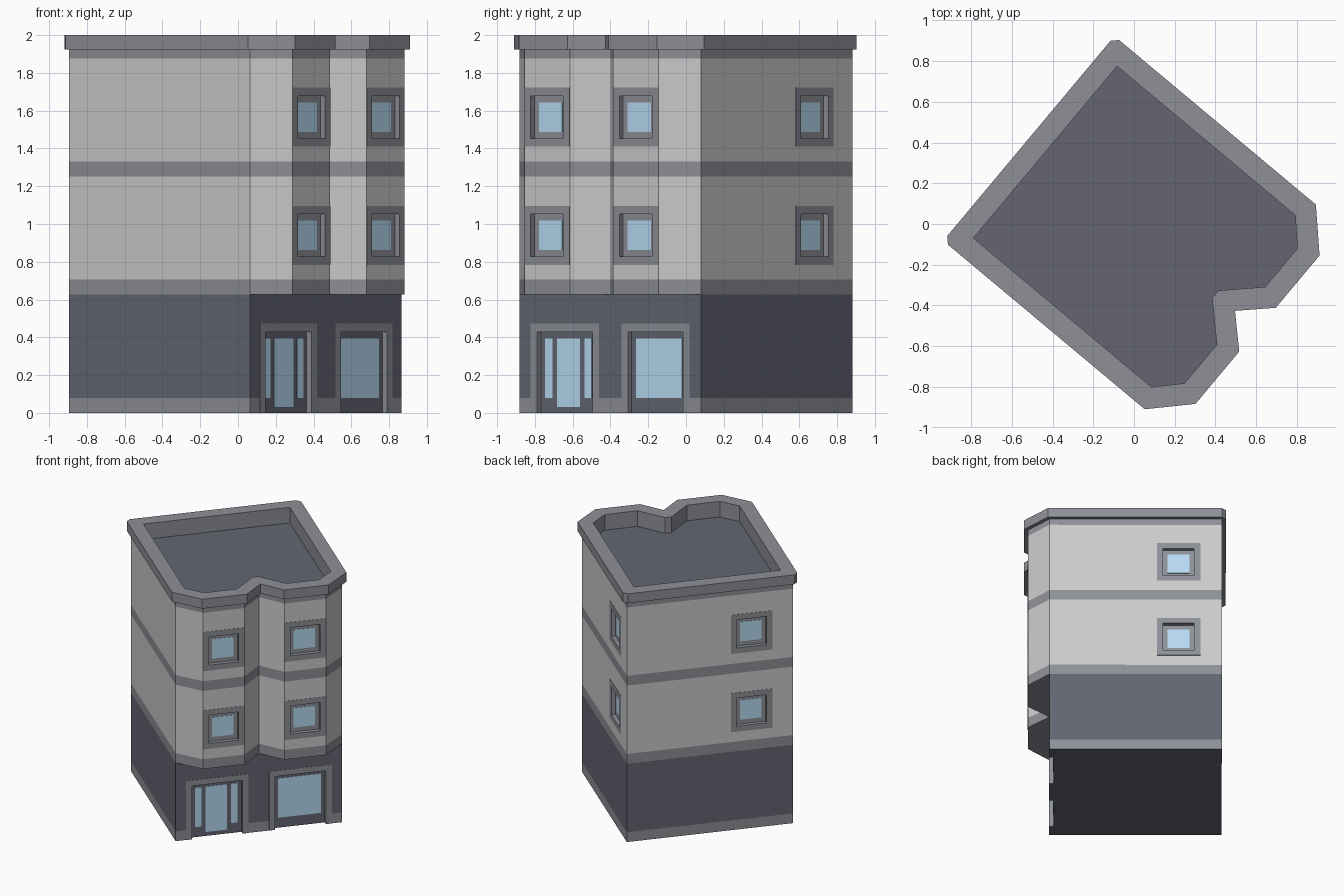
import bpy, bmesh, math
from mathutils import Matrix

if "Cube" in bpy.data.objects:
    bpy.data.objects.remove(bpy.data.objects["Cube"])

PLACE = Matrix.Translation((-0.014, 0, 0)) @ Matrix.Rotation(math.radians(50.1), 4, 'Z')
WALL, TRIM, DARK, GLASS = range(4)
MATS = []
for name, col in (("wall", (0.55, 0.55, 0.55)), ("trim", (0.27, 0.28, 0.31)),
                  ("dark", (0.125, 0.13, 0.17)), ("glass", (0.48, 0.71, 0.91))):
    m = bpy.data.materials.new(name)
    m.diffuse_color = (*col, 1)
    m.use_nodes = True
    m.node_tree.nodes["Principled BSDF"].inputs["Base Color"].default_value = m.diffuse_color
    MATS.append(m)


def finish(bm, name):
    me = bpy.data.meshes.new(name)
    bm.to_mesh(me)
    bm.free()
    for m in MATS:
        me.materials.append(m)
    ob = bpy.data.objects.new(name, me)
    ob.matrix_world = PLACE
    bpy.context.collection.objects.link(ob)
    return ob


def mirrored(half):
    """Full plan outline from its right half, given as (across, outward)."""
    pts = half + [(-s, t) for s, t in reversed(half)]
    return [(s, -t) for s, t in pts]


def loft(name, rings, mats, bottom, top):
    """Closed solid through (outline, z) rings, one material per band."""
    bm = bmesh.new()
    loops = [[bm.verts.new((x, y, z)) for x, y in o] for o, z in rings]
    for a, b, mat in zip(loops, loops[1:], mats):
        for i in range(len(a)):
            j = (i + 1) % len(a)
            bm.faces.new((a[i], a[j], b[j], b[i])).material_index = mat
    bm.faces.new(loops[0]).material_index = bottom
    bm.faces.new(loops[-1]).material_index = top
    bmesh.ops.remove_doubles(bm, verts=bm.verts[:], dist=1e-4)
    bmesh.ops.recalc_face_normals(bm, faces=bm.faces[:])
    return finish(bm, name)


def box(bm, wall, x, y, z, mat, back=None):
    """Box from ranges in wall space (y points into the wall)."""
    mid = [(a + b) / 2 for a, b in (x, y, z)]
    size = [b - a for a, b in (x, y, z)]
    M = wall @ Matrix.Translation(mid) @ Matrix.Diagonal((*size, 1))
    verts = bmesh.ops.create_cube(bm, size=1, matrix=M)["verts"]
    inv = M.inverted()
    for f in {f for v in verts for f in v.link_faces}:
        f.material_index = mat
        if back is not None and (inv @ f.calc_center_median()).y > 0.4:
            f.material_index = back


def surround(bm, wall, hw, hi, z0, z1, zi0, zi1):
    """Flat trim around an opening: outer half width hw, inner half width hi."""
    y = (-0.002, 0)
    box(bm, wall, (-hw, -hi), y, (z0, z1), TRIM)
    box(bm, wall, (hi, hw), y, (z0, z1), TRIM)
    box(bm, wall, (-hi, hi), y, (zi1, z1), TRIM)
    if zi0 > z0:
        box(bm, wall, (-hi, hi), y, (z0, zi0), TRIM)


def cut(ob, cutter):
    mod = ob.modifiers.new("openings", 'BOOLEAN')
    mod.operation, mod.solver, mod.object = 'DIFFERENCE', 'EXACT', cutter
    mod.material_mode = 'TRANSFER'
    bpy.context.view_layer.objects.active = ob
    bpy.ops.object.modifier_apply(modifier=mod.name)
    bpy.data.objects.remove(cutter)


def wall_at(angle, dist, across):
    return Matrix.Rotation(math.radians(angle), 4, 'Z') @ Matrix.Translation((across, -dist, 0))


# Plan outlines
square = mirrored([(0.625, 0.625), (0.625, -0.625)])
body = mirrored([(0, 0.625), (0.15, 0.78), (0.4625, 0.78), (0.625, 0.625),
                 (0.625, -0.625), (0.625, -0.625)])
cornice = mirrored([(0, 0.665), (0.14, 0.809), (0.475, 0.809), (0.655, 0.635),
                    (0.655, -0.625), (0.625, -0.655)])
inner = mirrored([(0.024, 0.538), (0.185, 0.703), (0.432, 0.703), (0.55, 0.59),
                  (0.55, -0.55), (0.55, -0.55)])

# Ground floor, and upper floors with bays, cornice and sunken roof
ground = loft("ground_floor", [(square, 0), (square, 0.078), (square, 0.627)],
              [TRIM, DARK], DARK, DARK)
upper = loft("upper_floors",
             [(body, 0.627), (body, 0.705), (body, 1.252), (body, 1.33), (body, 1.877),
              (body, 1.925), (cornice, 1.925), (cornice, 2), (inner, 2), (inner, 1.875)],
             [TRIM, WALL, TRIM, WALL] + [TRIM] * 5, TRIM, DARK)

# Upper windows: both bays, right wall, back wall, on two floors
holes, trims, panes = bmesh.new(), bmesh.new(), bmesh.new()
for wall in (wall_at(0, 0.78, -0.30625), wall_at(0, 0.78, 0.30625),
             wall_at(90, 0.625, 0.3125), wall_at(180, 0.625, 0.3125)):
    for z in (0.94, 1.566):
        box(holes, wall, (-0.1125, 0.1125), (-0.05, 0.03), (z - 0.1125, z + 0.1125), TRIM)
        surround(trims, wall, 0.15625, 0.1125, z - 0.156, z + 0.156, z - 0.1125, z + 0.1125)
        box(panes, wall, (-0.08, 0.08), (0.028, 0.03), (z - 0.078, z + 0.078), GLASS)
cut(upper, finish(holes, "window_cutter"))
finish(trims, "window_surrounds")
finish(panes, "window_glass")

# Street front: door on the left, shop window on the right
holes, trims, panes = bmesh.new(), bmesh.new(), bmesh.new()
door, shop = wall_at(0, 0.625, -0.3125), wall_at(0, 0.625, 0.3125)
for wall in (door, shop):
    box(holes, wall, (-0.19, 0.19), (-0.05, 0.03), (-0.05, 0.427), TRIM, back=DARK)
    surround(trims, wall, 0.235, 0.19, 0, 0.472, 0, 0.427)
for wall, x0, x1, z0 in ((door, -0.16, -0.11, 0.08), (door, -0.08, 0.08, 0.032),
                         (door, 0.11, 0.16, 0.08), (shop, -0.16, 0.16, 0.08)):
    box(panes, wall, (x0, x1), (0.028, 0.03), (z0, 0.395), GLASS)
cut(ground, finish(holes, "entrance_cutter"))
finish(trims, "entrance_surrounds")
finish(panes, "entrance_glass")
